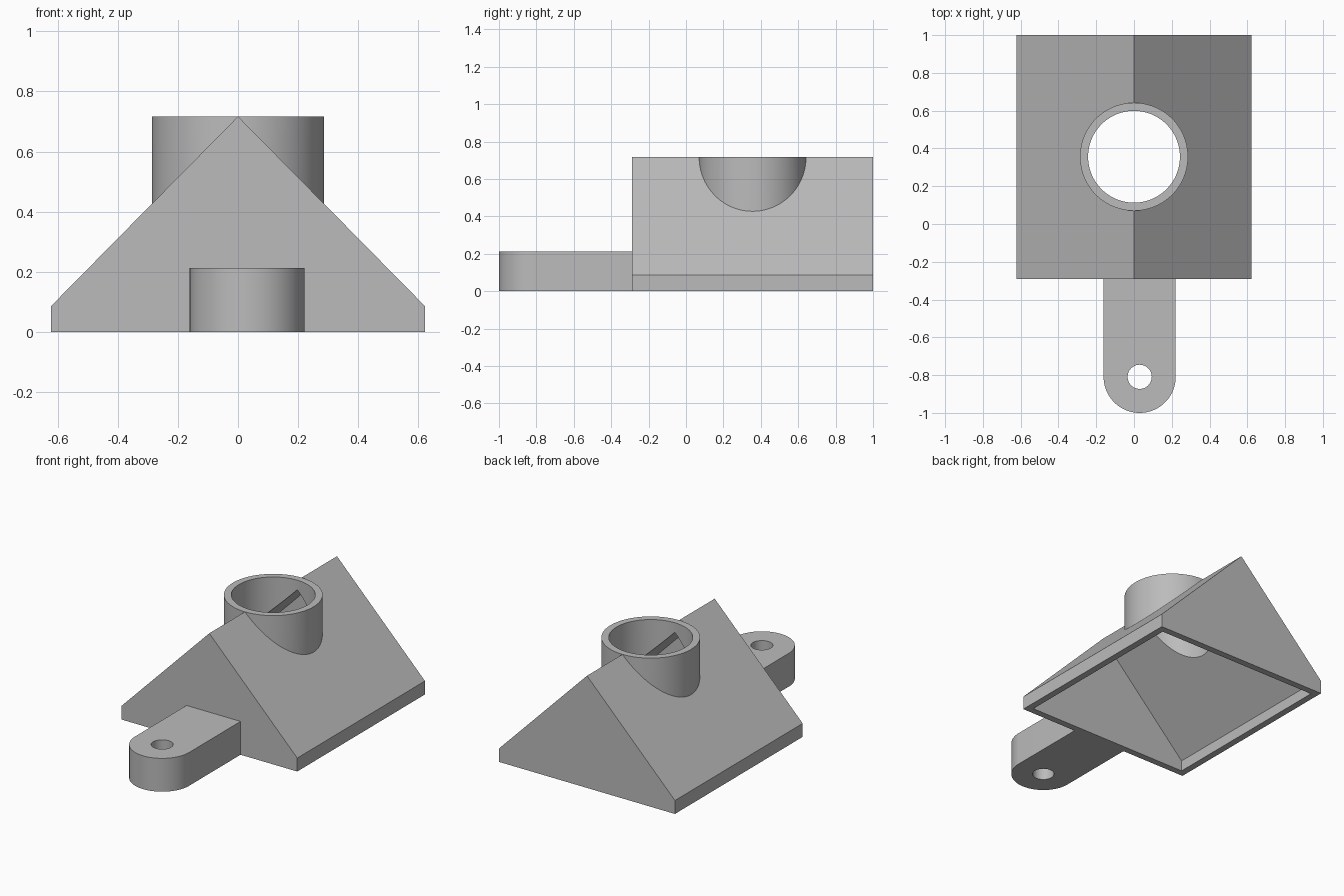
import bpy
import bmesh
import math

cube = bpy.data.objects.get("Cube")
if cube:
    bpy.data.objects.remove(cube, do_unlink=True)

HALF_W, EAVE, RIDGE = 0.622, 0.086, 0.717
FRONT, BACK = -0.29, 1.0
WALL = 0.043
PIPE_Y, PIPE_R = 0.356, 0.286
LUG_X, LUG_Y, LUG_R, LUG_H = 0.03, -0.809, 0.191, 0.213

grey = bpy.data.materials.new("plain grey")
grey.use_nodes = True
colour = (0.5, 0.5, 0.5, 1)
grey.diffuse_color = colour
grey.node_tree.nodes["Principled BSDF"].inputs["Base Color"].default_value = colour


def extrude(name, outline, offset):
    """Solid made by sweeping a closed outline along an offset."""
    bm = bmesh.new()
    face = bm.faces.new([bm.verts.new(p) for p in outline])
    swept = bmesh.ops.extrude_face_region(bm, geom=[face], use_keep_orig=True)
    verts = [g for g in swept["geom"] if isinstance(g, bmesh.types.BMVert)]
    bmesh.ops.translate(bm, verts=verts, vec=offset)
    bmesh.ops.recalc_face_normals(bm, faces=bm.faces)
    mesh = bpy.data.meshes.new(name)
    bm.to_mesh(mesh)
    bm.free()
    mesh.materials.append(grey)
    obj = bpy.data.objects.new(name, mesh)
    bpy.context.collection.objects.link(obj)
    return obj


def arc(x, y, z, r, start, end, steps):
    angles = [start + (end - start) * i / steps for i in range(steps + 1)]
    return [(x + r * math.cos(a), y + r * math.sin(a), z) for a in angles]


def cylinder(name, x, y, r, bottom, top, steps=96):
    ring = arc(x, y, bottom, r, 0, math.tau, steps)[:-1]
    return extrude(name, ring, (0, 0, top - bottom))


def gable(name, half, base, eave, ridge, front, back):
    outline = [(-half, front, base), (half, front, base), (half, front, eave),
               (0, front, ridge), (-half, front, eave)]
    return extrude(name, outline, (0, back - front, 0))


def combine(target, tool, operation):
    mod = target.modifiers.new(tool.name, "BOOLEAN")
    mod.operation = operation
    mod.solver = "EXACT"
    mod.object = tool
    tool.hide_render = True
    bpy.context.view_layer.objects.active = target
    bpy.ops.object.modifier_apply(modifier=mod.name)
    bpy.data.objects.remove(tool, do_unlink=True)


# Gabled body with the round collar and the mounting lug
housing = gable("gabled_housing", HALF_W, 0, EAVE, RIDGE, FRONT, BACK)
collar = cylinder("collar", 0, PIPE_Y, PIPE_R, 0.2, RIDGE)
lug_outline = arc(LUG_X, LUG_Y, 0, LUG_R, math.pi, math.tau, 48)
lug_outline += [(LUG_X + LUG_R, FRONT + 0.02, 0), (LUG_X - LUG_R, FRONT + 0.02, 0)]
lug = extrude("mounting_lug", lug_outline, (0, 0, LUG_H))
for part in (collar, lug):
    combine(housing, part, "UNION")

# Hollow inside of even wall thickness, open underneath
slope = (RIDGE - EAVE) / HALF_W
inner_ridge = RIDGE - WALL * math.hypot(1, slope)
inner_half = HALF_W - WALL


def inner_height(x):
    return inner_ridge - slope * x


# The cavity runs below the base so that the underside is open
cavity = gable("cavity", inner_half, -0.1, inner_height(inner_half), inner_ridge,
               FRONT + WALL, BACK - WALL)
bore = cylinder("bore", 0, PIPE_Y, PIPE_R - WALL, 0.1, 1)
pin_hole = cylinder("pin_hole", LUG_X, LUG_Y, 0.064, -0.1, 0.5, 48)
for cutter in (cavity, bore, pin_hole):
    combine(housing, cutter, "DIFFERENCE")

# Smooth the round walls, keep the edges crisp
bpy.ops.object.select_all(action="DESELECT")
housing.select_set(True)
bpy.context.view_layer.objects.active = housing
bpy.ops.object.shade_smooth_by_angle(angle=math.radians(30))
